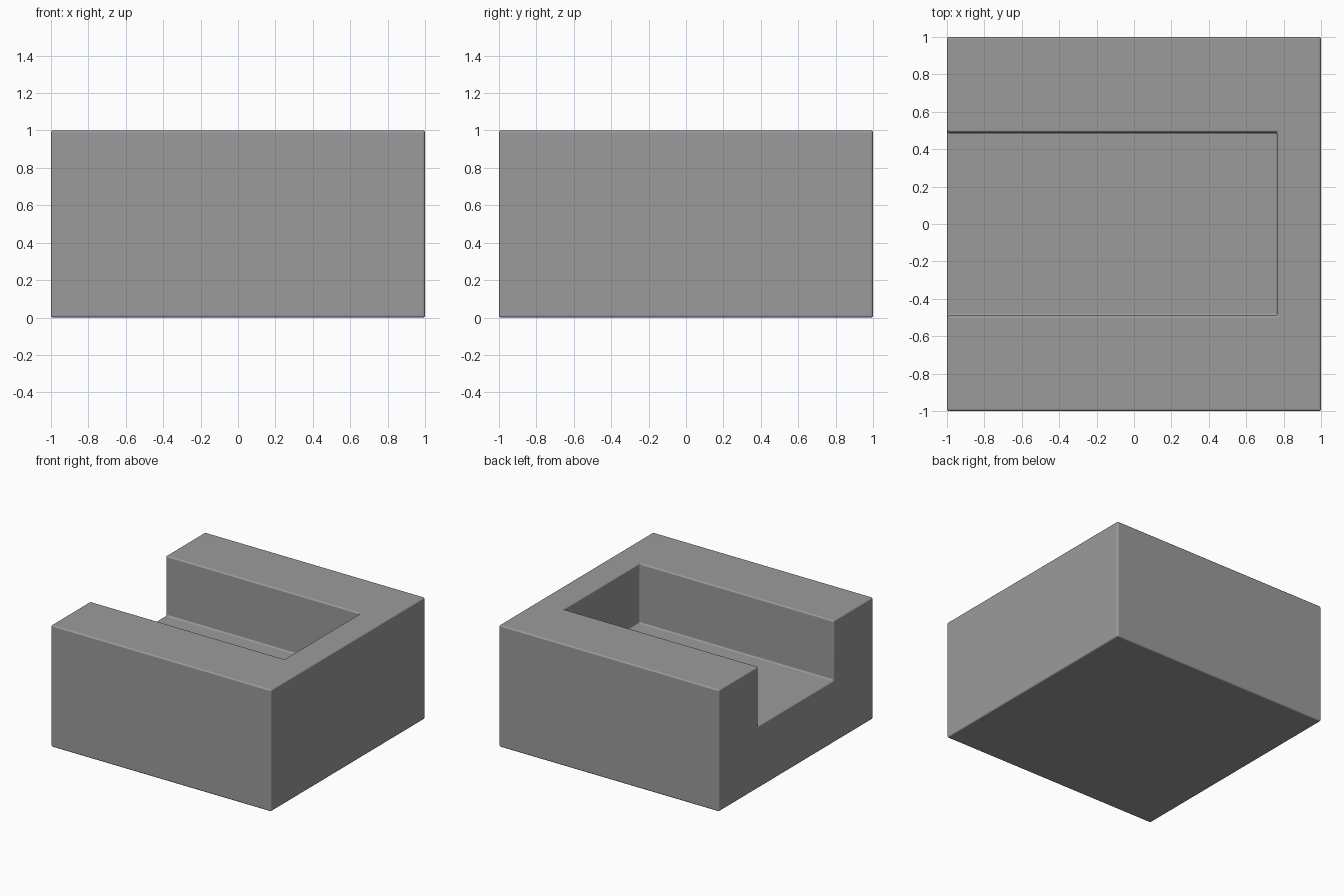
import bpy
import math

if "Cube" in bpy.data.objects:
    bpy.data.objects.remove(bpy.data.objects["Cube"])


def box(name, lo, hi):
    """Axis-aligned box between two opposite corners."""
    centre = [(a + b) / 2 for a, b in zip(lo, hi)]
    bpy.ops.mesh.primitive_cube_add(size=1, location=centre)
    obj = bpy.context.object
    obj.name = name
    obj.scale = [b - a for a, b in zip(lo, hi)]
    bpy.ops.object.transform_apply(location=True, rotation=False, scale=True)
    return obj


# Solid block in dark grey
block = box("slotted_block", (-1, -1, 0), (1, 1, 1))
grey = bpy.data.materials.new("dark_grey")
grey.diffuse_color = (0.33, 0.33, 0.33, 1)
grey.use_nodes = True
grey.node_tree.nodes["Principled BSDF"].inputs["Base Color"].default_value = grey.diffuse_color
block.data.materials.append(grey)

# Slot open at the top and the left side, closed on the right
cutter = box("slot_cutter", (-1.2, -0.49, 0.51), (0.765, 0.49, 1.2))
cutter.data.materials.append(grey)
cutter.hide_render = True
cutter.display_type = 'WIRE'

cut = block.modifiers.new("slot", 'BOOLEAN')
cut.operation = 'DIFFERENCE'
cut.solver = 'EXACT'
cut.object = cutter

# Fine rounding on every edge
for poly in block.data.polygons:
    poly.use_smooth = True
for poly in cutter.data.polygons:
    poly.use_smooth = True
bevel = block.modifiers.new("edge_rounding", 'BEVEL')
bevel.width = 0.012
bevel.segments = 3
bevel.limit_method = 'ANGLE'
bevel.angle_limit = math.radians(40)
bevel.harden_normals = True
